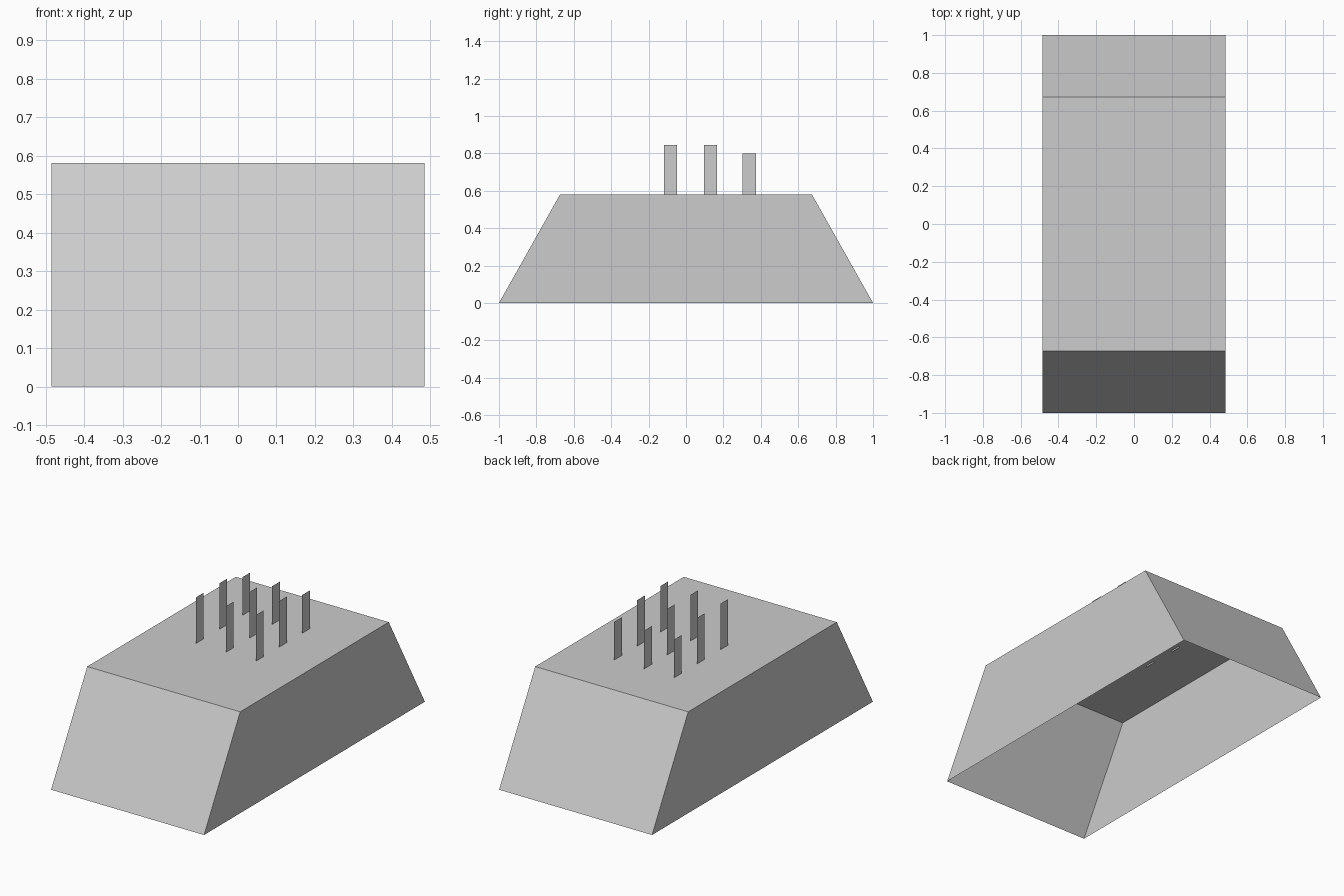
import bpy

if "Cube" in bpy.data.objects:
    bpy.data.objects.remove(bpy.data.objects["Cube"])

# Single flat grey
grey = bpy.data.materials.new("light_grey")
grey.diffuse_color = (0.604, 0.604, 0.604, 1)
grey.use_nodes = True
grey.node_tree.nodes["Principled BSDF"].inputs["Base Color"].default_value = grey.diffuse_color


def add_mesh(name, verts, faces):
    mesh = bpy.data.meshes.new(name)
    mesh.from_pydata(verts, [], faces)
    mesh.materials.append(grey)
    obj = bpy.data.objects.new(name, mesh)
    bpy.context.collection.objects.link(obj)
    return obj


# Hollow trapezoid body: open underneath, sloped front and back
HALF_X, BASE_Y, TOP_Y, HEIGHT = 0.485, 1.0, 0.673, 0.581
profile = [(-BASE_Y, 0), (-TOP_Y, HEIGHT), (TOP_Y, HEIGHT), (BASE_Y, 0)]
body_verts = [(x, y, z) for x in (-HALF_X, HALF_X) for y, z in profile]
body_faces = [(i, i + 4, i + 5, i + 1) for i in range(3)]   # front, top, back
body_faces += [(0, 1, 2, 3), (7, 6, 5, 4)]                  # left, right
add_mesh("body_shell", body_verts, body_faces)

# Three by three grid of paper-thin upright pins, the back row shorter
PIN_HALF = 0.035
for row, (y, top) in enumerate([(-0.082, 0.845), (0.13, 0.845), (0.338, 0.8)]):
    for col, x in enumerate([-0.185, 0.005, 0.195]):
        a, b = y - PIN_HALF, y + PIN_HALF
        add_mesh(f"pin_{row + 1}_{col + 1}",
                 [(x, a, 0.572), (x, b, 0.572), (x, b, top), (x, a, top)],
                 [(0, 1, 2, 3)])
